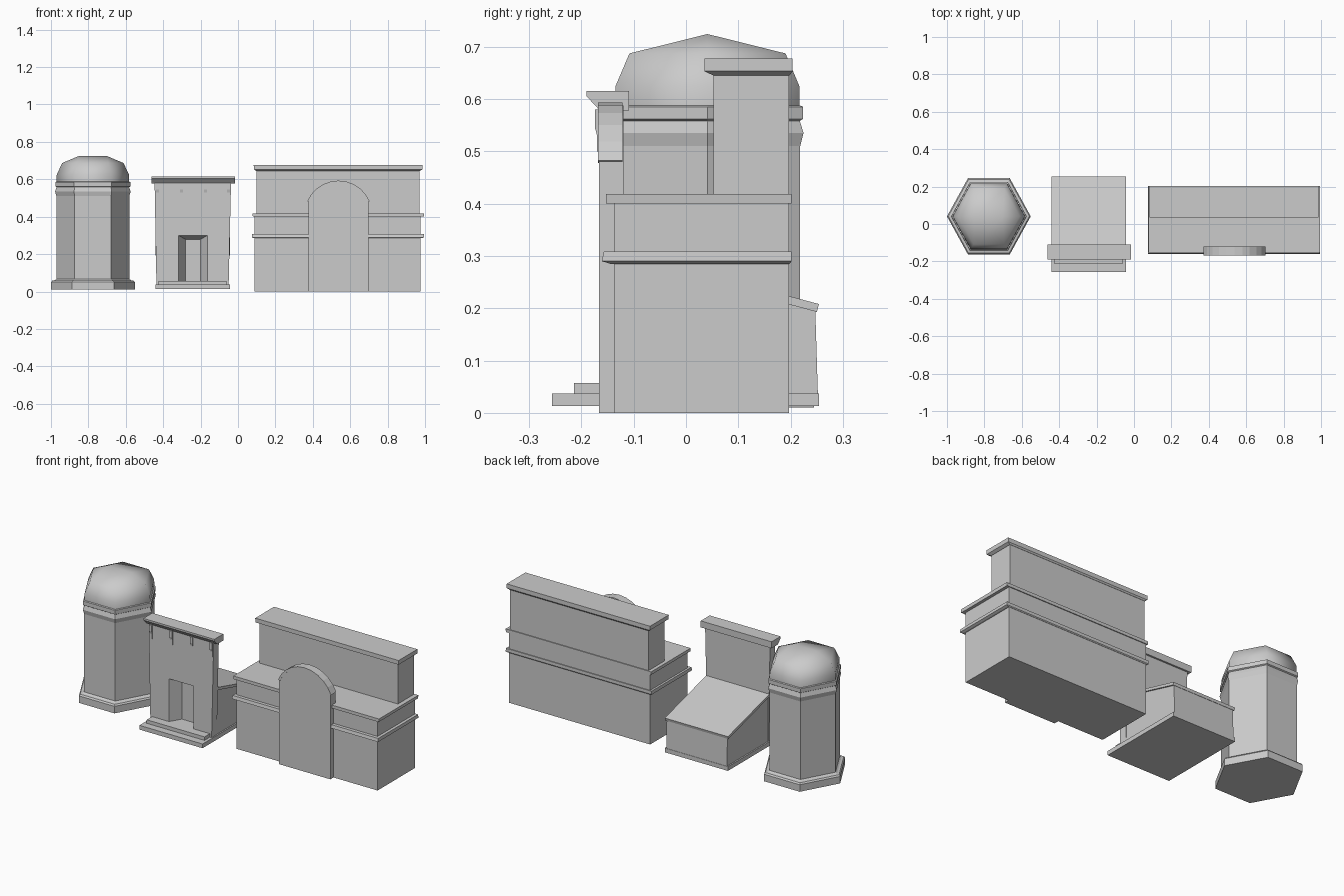
import bpy, bmesh, math

if "Cube" in bpy.data.objects:
    bpy.data.objects.remove(bpy.data.objects["Cube"])


def mesh_object(name, verts, faces, smooth=False):
    me = bpy.data.meshes.new(name)
    me.from_pydata(verts, [], faces)
    bm = bmesh.new()
    bm.from_mesh(me)
    bmesh.ops.recalc_face_normals(bm, faces=bm.faces)
    for f in bm.faces:
        f.smooth = smooth
    bm.to_mesh(me)
    bm.free()
    ob = bpy.data.objects.new(name, me)
    bpy.context.collection.objects.link(ob)
    return ob


def loft(name, rings):
    """Closed solid skinned through equal-length rings of points."""
    n = len(rings[0])
    verts = [p for r in rings for p in r]
    faces = [(k * n + i, k * n + (i + 1) % n, (k + 1) * n + (i + 1) % n, (k + 1) * n + i)
             for k in range(len(rings) - 1) for i in range(n)]
    faces += [tuple(range(n)), tuple(range(len(verts) - n, len(verts)))]
    return mesh_object(name, verts, faces)


def rect(x0, x1, y0, y1, z):
    return [(x0, y0, z), (x1, y0, z), (x1, y1, z), (x0, y1, z)]


def box(name, x0, x1, y0, y1, z0, z1):
    return loft(name, [rect(x0, x1, y0, y1, z0), rect(x0, x1, y0, y1, z1)])


def along_x(name, profile, x0, x1):
    return loft(name, [[(x, y, z) for y, z in profile] for x in (x0, x1)])


def along_y(name, profile, y0, y1):
    return loft(name, [[(x, y, z) for x, z in profile] for y in (y0, y1)])


def cut(target, cutter):
    mod = target.modifiers.new("cut", 'BOOLEAN')
    mod.operation = 'DIFFERENCE'
    mod.solver = 'EXACT'
    mod.object = cutter
    bpy.context.view_layer.objects.active = target
    bpy.ops.object.modifier_apply(modifier=mod.name)


# --- Hexagonal tower ---
TX, TY = -0.776, 0.041


def hexagon(r, z):
    return [(TX + r * math.cos(math.radians(60 * i)),
             TY + 1.05 * r * math.sin(math.radians(60 * i)), z) for i in range(6)]


loft("tower_plinth", [hexagon(.224, .01), hexagon(.224, .05), hexagon(.217, .058),
                      hexagon(.205, .060), hexagon(.195, .066)])
loft("tower_shaft", [hexagon(r, z) for r, z in
                     ((.195, .05), (.195, .51), (.202, .535), (.194, .558),
                      (.201, .562), (.201, .585), (.193, .588))])

# faceted dome with a short ridge on top
rings = [hexagon(.194, .585), hexagon(.193, .625), hexagon(.164, .687)]
verts = [p for r in rings for p in r] + [(TX + .076, TY, .724), (TX - .076, TY, .724)]
faces = [(k * 6 + i, k * 6 + (i + 1) % 6, k * 6 + 6 + (i + 1) % 6, k * 6 + 6 + i)
         for k in range(2) for i in range(6)]
faces += [(13, 14, 19, 18), (16, 17, 18, 19), (12, 13, 18), (17, 12, 18),
          (14, 15, 19), (15, 16, 19)]
mesh_object("tower_dome", verts, faces, smooth=True)

# --- Middle gatehouse ---
box("gate_base", -.442, -.044, -.256, .254, .013, .037)
box("gate_step", -.425, -.061, -.214, -.115, .037, .057)
wall = loft("gate_front_wall", [rect(-.436, -.050, -.166, -.119, .037),
                                rect(-.446, -.037, -.166, -.119, .59)])
shed = along_x("gate_rear_body", [(-.121, .037), (.252, .037), (.247, .20), (-.121, .30)],
               -.434, -.052)
along_x("gate_rear_roof", [(-.121, .293), (.250, .193), (.254, .208), (-.121, .308)],
        -.442, -.044)
along_x("gate_cornice", [(-.190, .615), (-.190, .605), (-.172, .586), (-.165, .578),
                         (-.109, .578), (-.109, .615)], -.463, -.016)
for x in (-.430, -.302, -.174, -.050):
    along_x("gate_bracket", [(-.160, .58), (-.174, .58), (-.174, .545), (-.170, .53),
                             (-.170, .50), (-.160, .50)], x - .008, x + .008)

# splayed doorway recess
door = loft("door_cutter", [[(x0, y, .057), (x1, y, .057), (x1, y, top), (x0, y, top)]
                            for y, x0, x1, top in ((-.167, -.319, -.162, .301),
                                                   (-.103, -.281, -.200, .279))])
cut(wall, door)
cut(shed, door)
bpy.data.objects.remove(door)

# --- Large hall ---
box("hall_body", .088, .976, -.138, .197, .0, .41)
box("hall_upper_body", .098, .970, .053, .197, .41, .66)
loft("hall_lower_cornice", [rect(.082, .984, -.145, .198, .285),
                            rect(.074, .995, -.161, .202, .290),
                            rect(.076, .993, -.157, .202, .308)])
loft("hall_roof_cornice", [rect(.079, .993, -.153, .202, .400),
                           rect(.078, .995, -.153, .202, .418)])
loft("hall_parapet_cornice", [rect(.096, .973, .052, .198, .645),
                              rect(.085, .987, .035, .204, .653),
                              rect(.084, .987, .035, .204, .677)])

# arched portal slab and its outer arch trim
PX, HALF, SPRING, RISE = .537, .161, .48, .107
R = (HALF ** 2 + RISE ** 2) / (2 * RISE)
A = math.asin(HALF / R)


def arc(radius, steps=10):
    cz = SPRING + RISE - R
    return [(PX + radius * math.sin(A - 2 * A * i / steps),
             cz + radius * math.cos(A - 2 * A * i / steps)) for i in range(steps + 1)]


along_y("portal_slab", [(PX - HALF, 0), (PX + HALF, 0)] + arc(R), -.166, -.119)
along_y("portal_arch_trim", arc(R + .006) + arc(R - .006)[::-1], -.168, -.121)
